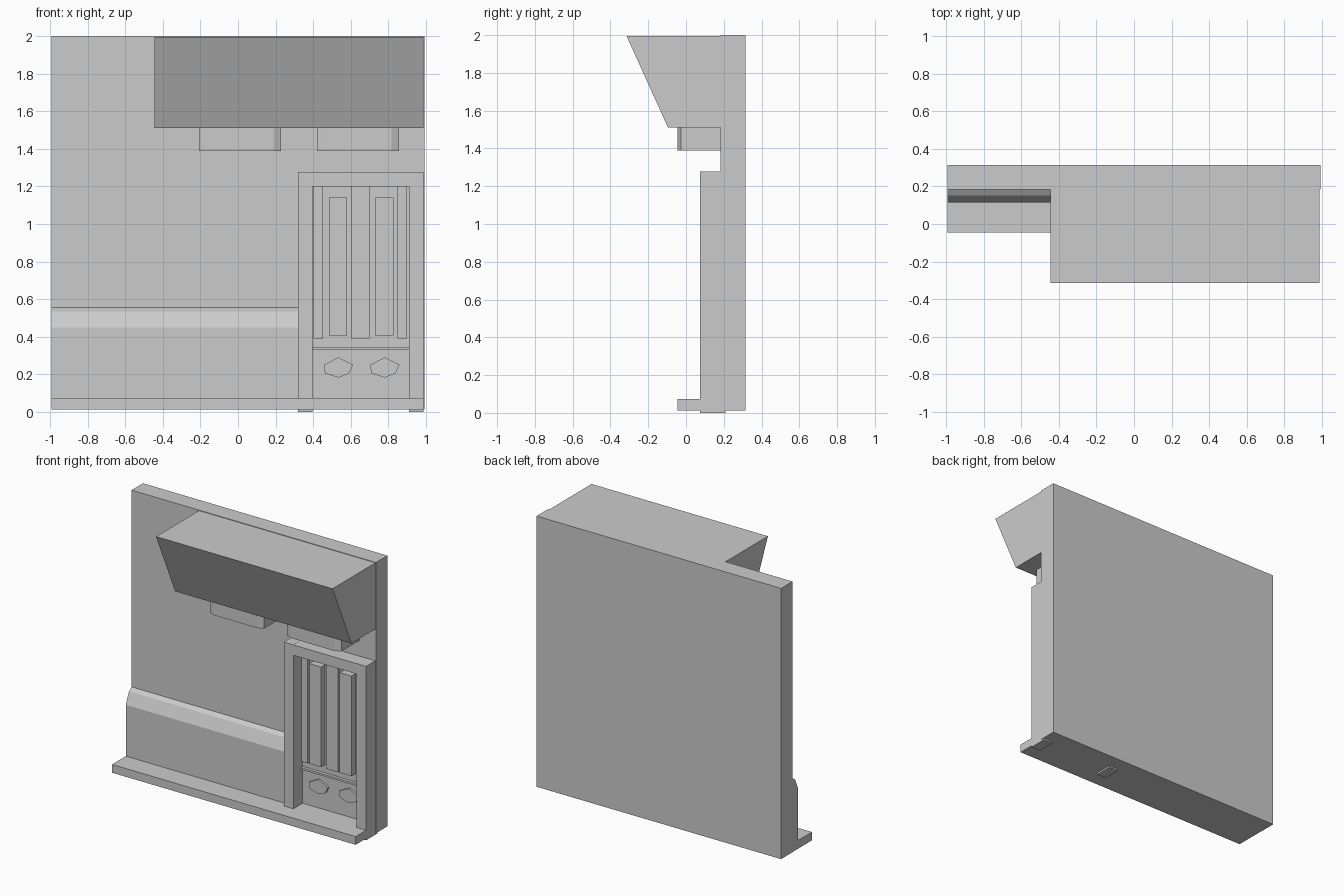
import bpy, bmesh

if "Cube" in bpy.data.objects:
    bpy.data.objects.remove(bpy.data.objects["Cube"])


def prism(name, pts, axis, lo, hi):
    """Extrude a closed 2D outline along an axis (x: pts=(y,z), y: pts=(x,z), z: pts=(x,y))."""
    def place(p, d):
        return {"x": (d, p[0], p[1]), "y": (p[0], d, p[1]), "z": (p[0], p[1], d)}[axis]
    bm = bmesh.new()
    a = [bm.verts.new(place(p, lo)) for p in pts]
    b = [bm.verts.new(place(p, hi)) for p in pts]
    bm.faces.new(a)
    bm.faces.new(b[::-1])
    n = len(pts)
    for i in range(n):
        bm.faces.new((a[i], b[i], b[(i + 1) % n], a[(i + 1) % n]))
    bmesh.ops.recalc_face_normals(bm, faces=bm.faces)
    mesh = bpy.data.meshes.new(name)
    bm.to_mesh(mesh)
    bm.free()
    ob = bpy.data.objects.new(name, mesh)
    bpy.context.collection.objects.link(ob)
    return ob


def box(name, x0, x1, y0, y1, z0, z1):
    return prism(name, [(x0, z0), (x1, z0), (x1, z1), (x0, z1)], "y", y0, y1)


WALL = 0.183   # front face of the wall
IN = 0.20      # depth to which attached parts sink into the wall

# Wall and ground step
box("wall", -0.993, 0.993, WALL, 0.315, 0.012, 2.0)
box("ground_step", -0.992, 0.987, -0.045, IN, 0.0125, 0.073)

# Low sill panel with a sloped top
prism("lower_panel",
      [(IN, 0.06), (0.115, 0.06), (0.115, 0.45), (0.152, 0.535), (WALL, 0.555), (IN, 0.555)],
      "x", -0.992, 0.33)

# Overhanging awning
prism("awning", [(IN, 1.51), (-0.095, 1.51), (-0.315, 1.996), (IN, 1.996)],
      "x", -0.445, 0.988)

# Two hanging blocks with chamfered front corners
for i, x in enumerate((-0.207, 0.42)):
    prism(f"hanging_block_{i + 1}",
          [(x, IN), (x, -0.026), (x + 0.04, -0.045), (x + 0.397, -0.045),
           (x + 0.437, -0.026), (x + 0.437, IN)],
          "z", 1.39, 1.515)

# Door frame
for side, x in (("left", 0.32), ("right", 0.911)):
    box(f"door_post_{side}", x, x + 0.077, 0.075, 0.21, 0.0, 1.277)
box("door_lintel", 0.395, 0.915, 0.0755, IN, 1.20, 1.276)
box("door_rail", 0.395, 0.915, 0.16, IN, 0.33, 0.344)

# Door leaves: two stiles, a raised panel and a flat hexagonal stone each
stone = [(0.535, 0.29), (0.613, 0.25), (0.592, 0.205),
         (0.535, 0.182), (0.463, 0.205), (0.457, 0.25)]
for i in range(2):
    dx = 0.247 * i
    for j, x in enumerate((0.402, 0.602)):
        box(f"door_stile_{i + 1}_{j + 1}", x + dx, x + dx + 0.05, 0.16, IN, 0.39, 1.20)
    box(f"door_panel_{i + 1}", 0.485 + dx, 0.58 + dx, 0.135, IN, 0.405, 1.14)
    prism(f"stone_{i + 1}", [(x + dx, z) for x, z in stone], "y", 0.168, IN)
